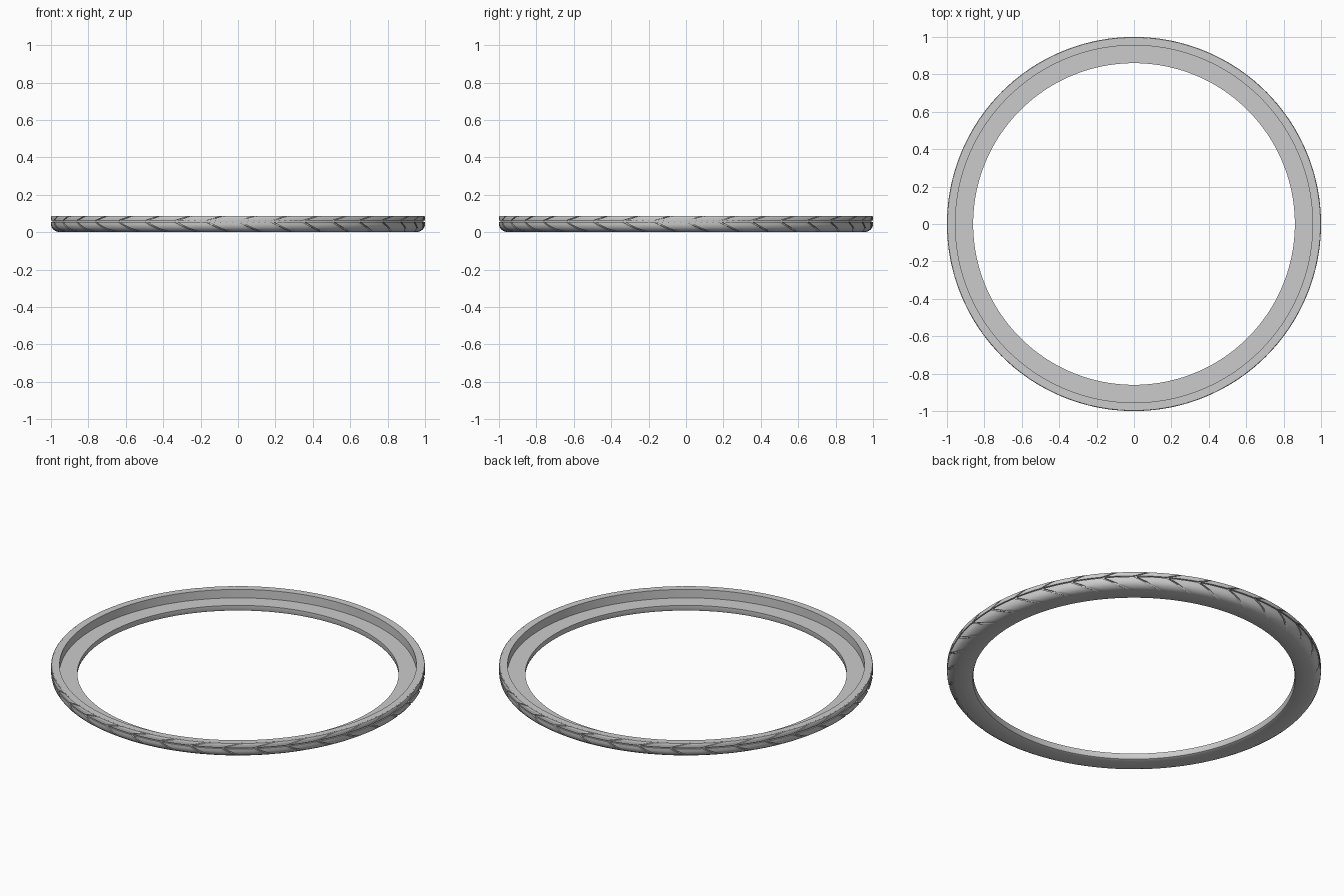
import bpy, bmesh
from math import cos, sin, radians, tau

cube = bpy.data.objects.get("Cube")
if cube:
    bpy.data.objects.remove(cube)

rubber = bpy.data.materials.new("grey_rubber")
rubber.use_nodes = True
grey = (0.6, 0.6, 0.6, 1)
rubber.diffuse_color = grey
rubber.node_tree.nodes["Principled BSDF"].inputs["Base Color"].default_value = grey


def ring_point(r, z, angle):
    return (r * cos(angle), r * sin(angle), z)


def skin(bm, loops, closed):
    """Bridge equal closed loops; cap the ends when the strip is open."""
    count = len(loops[0])
    pairs = list(zip(loops, loops[1:]))
    if closed:
        pairs.append((loops[-1], loops[0]))
    for a, b in pairs:
        for i in range(count):
            k = (i + 1) % count
            bm.faces.new((a[i], a[k], b[k], b[i]))
    if not closed:
        bm.faces.new(loops[0])
        bm.faces.new(loops[-1])


def finish(bm, name):
    bmesh.ops.recalc_face_normals(bm, faces=bm.faces)
    mesh = bpy.data.meshes.new(name)
    bm.to_mesh(mesh)
    bm.free()
    mesh.materials.append(rubber)
    obj = bpy.data.objects.new(name, mesh)
    bpy.context.collection.objects.link(obj)
    bpy.ops.object.select_all(action="DESELECT")
    obj.select_set(True)
    bpy.context.view_layer.objects.active = obj
    bpy.ops.object.shade_smooth_by_angle(angle=radians(40))


# Ring body: tall outer wall, low inner flange, rounded underside
body_profile = [(.872, 0), (.95, 0), (.966, .004), (.98, .014), (.988, .027),
                (.992, .04), (.992, .086), (.955, .086), (.955, .036),
                (.86, .036), (.86, .014), (.864, .004)]
SEGMENTS = 180
bm = bmesh.new()
loops = [[bm.verts.new(ring_point(r, z, tau * s / SEGMENTS)) for r, z in body_profile]
         for s in range(SEGMENTS)]
skin(bm, loops, True)
finish(bm, "ring_body")


# Raised tread blocks, slanted so that the gaps form chevrons
def tread_row(name, profile, slant, count=36, gap=0.09, steps=5):
    bm = bmesh.new()
    pitch = tau / count
    last = len(profile) - 1
    section = [(r, z, i / last) for i, (r, z) in enumerate(profile)]
    section += [(r - .013, z, t) for r, z, t in reversed(section)]
    for block in range(count):
        loops = []
        for j in range(steps + 1):
            angle = pitch * (block + gap + (1 - gap) * j / steps)
            loops.append([bm.verts.new(ring_point(r, z, angle + slant * t))
                          for r, z, t in section])
        skin(bm, loops, False)
    finish(bm, name)


tread_row("upper_tread", [(1, .061), (1, .072), (1, .082), (.997, .0857)], radians(6))
tread_row("lower_tread", [(1, .055), (1, .04), (.997, .027), (.988, .014),
                          (.974, .005), (.958, .0003)], radians(8))
